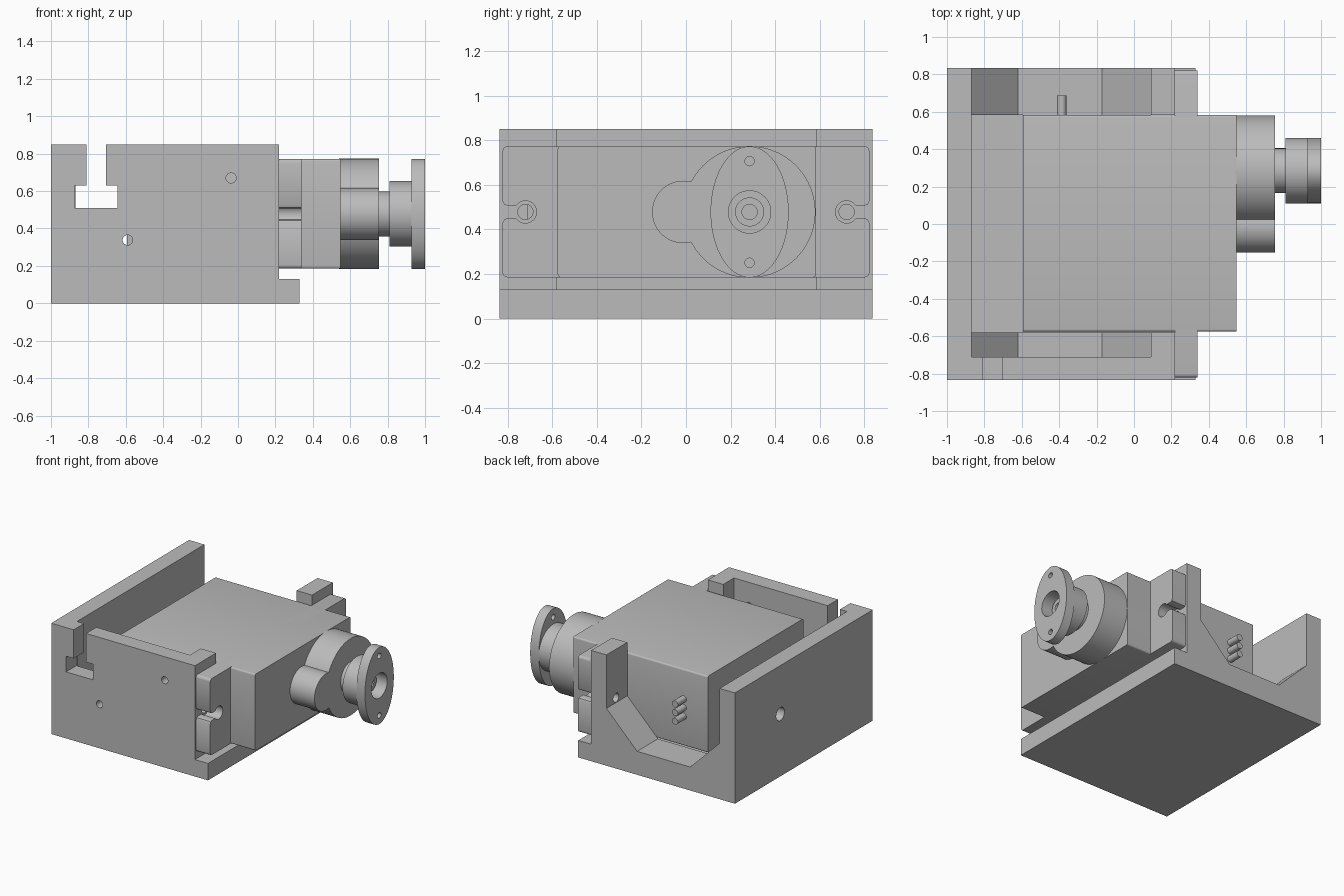
import bpy, bmesh, math
from mathutils import Vector

cube = bpy.data.objects.get("Cube")
if cube:
    bpy.data.objects.remove(cube)

grey = bpy.data.materials.new("plain_grey")
grey.use_nodes = True
tint = (0.5, 0.5, 0.5, 1)
grey.diffuse_color = tint
grey.node_tree.nodes["Principled BSDF"].inputs["Base Color"].default_value = tint


def prism(name, outline, axis, start, end, bevel=0):
    """Extrude a 2D outline along x (outline is y, z) or along y (outline is x, z)."""
    bm = bmesh.new()

    def place(p, d):
        return Vector((d, p[0], p[1])) if axis == "x" else Vector((p[0], d, p[1]))

    face = bm.faces.new([bm.verts.new(place(p, start)) for p in outline])
    move = place((0, 0), end - start)
    grown = bmesh.ops.extrude_face_region(bm, geom=[face])["geom"]
    bmesh.ops.translate(bm, vec=move, verts=[v for v in grown if isinstance(v, bmesh.types.BMVert)])
    if bevel:
        along = [e for e in bm.edges
                 if abs((e.verts[0].co - e.verts[1].co).normalized().dot(move.normalized())) > 0.99]
        bmesh.ops.bevel(bm, geom=along, offset=bevel, segments=4, profile=0.5, affect="EDGES")
    bmesh.ops.recalc_face_normals(bm, faces=bm.faces)
    mesh = bpy.data.meshes.new(name)
    bm.to_mesh(mesh)
    bm.free()
    mesh.materials.append(grey)
    obj = bpy.data.objects.new(name, mesh)
    bpy.context.collection.objects.link(obj)
    return obj


def rect(u0, u1, v0, v1):
    return [(u0, v0), (u1, v0), (u1, v1), (u0, v1)]


def oval(u, v, ru, rv=None, n=48):
    rv = rv or ru
    return [(u + ru * math.cos(math.tau * i / n), v + rv * math.sin(math.tau * i / n)) for i in range(n)]


def combine(target, tools, operation="DIFFERENCE"):
    """Apply each tool to the target as a boolean, then drop the tool."""
    bpy.context.view_layer.objects.active = target
    for tool in tools:
        mod = target.modifiers.new("shape", "BOOLEAN")
        mod.operation, mod.solver, mod.object = operation, "EXACT", tool
        bpy.ops.object.modifier_apply(modifier=mod.name)
        bpy.data.objects.remove(tool)


def smooth(obj):
    bpy.ops.object.select_all(action="DESELECT")
    obj.select_set(True)
    bpy.context.view_layer.objects.active = obj
    bpy.ops.object.shade_smooth_by_angle(angle=math.radians(30))


AXIS_Y, AXIS_Z = 0.285, 0.478   # output shaft centre
SCREW_Y = 0.72                  # mounting screws, either side

# Bracket: stepped block, hollowed for the motor and its cable
side = [(-1, 0), (0.33, 0), (0.33, 0.13), (0.22, 0.13), (0.22, 0.85), (-1, 0.85)]
bracket = prism("bracket", side, "y", -0.835, 0.835)
cable_bay = [(-0.87, 1), (-0.87, 0.43), (-0.62, 0.18), (-0.17, 0.18), (0.09, 0.44), (0.09, 1)]
t_slot = [(-0.875, 0.51), (-0.645, 0.51), (-0.645, 0.63), (-0.705, 0.63),
          (-0.705, 1), (-0.81, 1), (-0.81, 0.63), (-0.875, 0.63)]
cuts = [
    prism("motor_bay_cutter", rect(-0.87, 0.5, 0.13, 1), "y", -0.58, 0.583),
    prism("cable_bay_cutter", cable_bay, "y", -0.71, 1),
    prism("slot_cutter", t_slot, "y", -1, -0.70),
    prism("shaft_hole_cutter", oval(AXIS_Y, AXIS_Z, 0.05), "x", -1.1, -0.8),
]
for x, z in ((-0.59, 0.338), (-0.037, 0.67)):
    cuts.append(prism("wall_hole_cutter", oval(x, z, 0.027, n=24), "y", -1, -0.65))
for s in (-1, 1):
    cuts.append(prism("screw_hole_cutter", oval(s * SCREW_Y, AXIS_Z, 0.034, n=24), "x", 0, 0.3))
combine(bracket, cuts)
smooth(bracket)

# Motor case
case = prism("motor_case", rect(-0.575, 0.583, 0.185, 0.772), "x", -0.593, 0.548, bevel=0.012)
smooth(case)

# Mounting flange with open keyholes
flange = prism("mounting_flange", rect(-0.822, 0.822, 0.185, 0.772), "x", 0.22, 0.34, bevel=0.02)
keyholes = []
for s in (-1, 1):
    keyholes.append(prism("hole_cutter", oval(s * SCREW_Y, AXIS_Z, 0.05, n=32), "x", 0.1, 0.5))
    upper = [(0.72, 0.028), (0.80, 0.028), (0.815, 0.034), (0.822, 0.048), (0.9, 0.048)]
    flare = [(s * y, AXIS_Z + h) for y, h in upper] + [(s * y, AXIS_Z - h) for y, h in reversed(upper)]
    keyholes.append(prism("keyhole_cutter", flare, "x", 0.1, 0.5))
combine(flange, keyholes)
smooth(flange)

# Gear housing: large drum with a smaller side lobe
housing = prism("gear_housing", oval(AXIS_Y, AXIS_Z, 0.295, n=96), "x", 0.54, 0.755)
lobe = prism("gear_lobe", oval(-0.012, AXIS_Z, 0.14), "x", 0.54, 0.755)
combine(housing, [lobe], "UNION")
smooth(housing)

# Output neck, horn hub and oval horn plate
neck = prism("output_neck", oval(AXIS_Y, AXIS_Z, 0.12), "x", 0.75, 0.82)
hub = prism("horn_hub", oval(AXIS_Y, AXIS_Z, 0.175, n=64), "x", 0.81, 0.93)
combine(hub, [prism("recess_cutter", oval(AXIS_Y, AXIS_Z, 0.095), "x", 0.87, 1.1)])
plate = prism("horn_plate", oval(AXIS_Y, AXIS_Z, 0.175, 0.294, n=96), "x", 0.927, 1)
plate_cuts = [prism("recess_cutter", oval(AXIS_Y, AXIS_Z, 0.095), "x", 0.8, 1.1)]
for s in (-1, 1):
    plate_cuts.append(prism("horn_hole_cutter", oval(AXIS_Y, AXIS_Z + s * 0.228, 0.021, n=24), "x", 0.8, 1.1))
combine(plate, plate_cuts)
shaft = prism("output_shaft", oval(AXIS_Y, AXIS_Z, 0.065), "x", 0.86, 0.93)
combine(shaft, [prism("shaft_bore_cutter", oval(AXIS_Y, AXIS_Z, 0.034, n=32), "x", 0.875, 1.1)])
for part in (neck, hub, plate, shaft):
    smooth(part)

# Three cable pins
for i in (-1, 0, 1):
    smooth(prism("cable_pin", oval(-0.387, AXIS_Z + i * 0.066, 0.025, n=24), "y", 0.57, 0.687))
